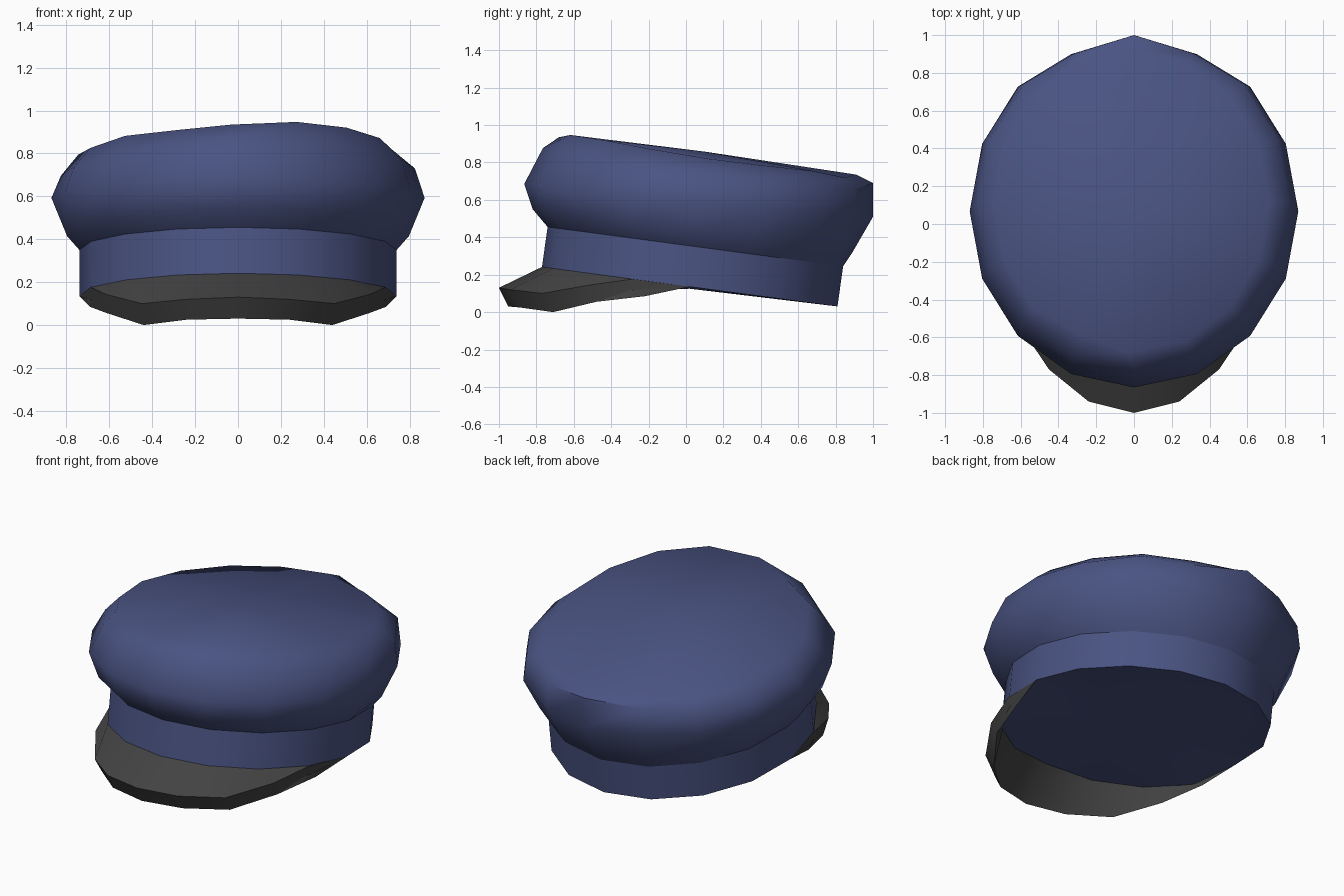
import bpy, bmesh, math
from mathutils import Vector

if "Cube" in bpy.data.objects:
    bpy.data.objects.remove(bpy.data.objects["Cube"])

SIDES = 16
TILT = -0.133          # the whole cap slopes down towards the back


def material(name, rgb):
    m = bpy.data.materials.new(name)
    m.diffuse_color = (*rgb, 1)
    m.use_nodes = True
    m.node_tree.nodes["Principled BSDF"].inputs["Base Color"].default_value = m.diffuse_color
    return m


navy = material("navy cloth", (0.068, 0.088, 0.225))
black = material("black visor", (0.056, 0.056, 0.056))


def ring(rx, y_front, y_back, h_front, h_back, roll=0.0, sag=0.0, cx=0.0):
    """Tilted oval of points, starting at the front; heights are above the tilted plane.
    roll leans it sideways, sag lowers its flanks."""
    cy, ry = (y_front + y_back) / 2, (y_back - y_front) / 2
    pts = []
    for i in range(SIDES):
        a = math.tau * i / SIDES
        s = abs(math.sin(a))
        x, y = cx * s + rx * math.sin(a), cy - ry * math.cos(a)
        t = (1 - math.cos(a)) / 2
        h = h_front + (h_back - h_front) * t - sag * s ** 1.3
        pts.append(Vector((x, y, h + TILT * y + roll * x)))
    return pts


def make(name, verts, faces, mat, angle):
    bm = bmesh.new()
    vs = [bm.verts.new(v) for v in verts]
    for f in faces:
        bm.faces.new([vs[i] for i in f])
    bmesh.ops.remove_doubles(bm, verts=bm.verts, dist=0.0005)
    bmesh.ops.recalc_face_normals(bm, faces=bm.faces)
    me = bpy.data.meshes.new(name)
    bm.to_mesh(me)
    bm.free()
    me.materials.append(mat)
    me.shade_smooth()
    me.set_sharp_from_angle(angle=math.radians(angle))
    bpy.context.collection.objects.link(bpy.data.objects.new(name, me))


def loft(name, rings, mat, angle, peak=None):
    verts = [p for r in rings for p in r]
    faces = []
    for k in range(len(rings) - 1):
        for i in range(SIDES):
            j = (i + 1) % SIDES
            faces.append((k * SIDES + i, k * SIDES + j, (k + 1) * SIDES + j, (k + 1) * SIDES + i))
    if peak:
        verts.append(Vector(peak))
        last = (len(rings) - 1) * SIDES
        faces += [(last + i, last + (i + 1) % SIDES, len(verts) - 1) for i in range(SIDES)]
    make(name, verts, faces, mat, angle)


# Head band
band_bottom = ring(0.74, -0.77, 0.81, 0.139, 0.138)
band_top = ring(0.74, -0.74, 0.84, 0.357, 0.357)
loft("head_band", [band_bottom, band_top], navy, 35)

# Underside of the cap, dipping slightly where it meets the visor
DIP = [0.03, 0.05, 0.06, 0.06, 0.025]
under = [p.copy() for p in band_bottom]
for i in range(SIDES):
    d = min(i, SIDES - i)
    if d < len(DIP):
        under[i].z -= DIP[d]
under[4].z = under[12].z = band_bottom[4].z
make("underside", under + [Vector((0, 0.02, 0.125))],
     [(i, (i + 1) % SIDES, SIDES) for i in range(SIDES)][::-1], navy, 35)

# Puffy crown, with its flanks lower than front and back; the top leans to one side
rim = ring(0.825, -0.765, 1.0, 0.775, 0.823, 0.02, 0.07)
wide = ring(0.87, -0.865, 1.0, 0.57, 0.643, sag=0.005)
top = ring(0.73, -0.68, 0.91, 0.850, 0.856, 0.018, 0.030, -0.015)
for r in (rim, wide):                   # the back comes to a slight point
    for i in (7, 9):
        r[i].y -= 0.03
    r[7].z -= 0.03
top[0] += Vector((-0.03, 0, -0.006))    # the top is straight at front left,
top[15] += Vector((0, 0.04, -0.010))    # lower on the left and fuller on the right
top[13].z -= 0.012
for i, lift in ((1, 0.018), (2, 0.02), (3, 0.01)):
    top[i].z += lift
top[9] += Vector((-0.02, 0.02, -0.015))
top[7].z -= 0.02
loft("crown", [band_top, ring(0.797, -0.82, 0.89, 0.441, 0.438, sag=0.02), wide, rim, top],
     navy, 50, peak=(0, 0.1, 0.858))

# Visor: wedge section of (inner top, upper rim, lower rim, inner bottom) per station
inner, low = band_bottom[:5], under[:5]
half = [
    (inner[0], Vector((0, -1.0, 0.13)), Vector((0, -0.95, 0.03)), low[0]),
    (inner[1], Vector((0.24, -0.94, 0.12)), Vector((0.24, -0.89, 0.025)), low[1]),
    (inner[2], Vector((0.45, -0.77, 0.10)), Vector((0.44, -0.71, 0.0)), low[2]),
    ((inner[2] + inner[3]) / 2, Vector((0.615, -0.525, 0.143)),
     Vector((0.61, -0.48, 0.055)), (low[2] + low[3]) / 2),
    (inner[3], inner[3] + Vector((0.004, -0.006, 0)), Vector((0.69, -0.22, 0.085)), low[3]),
    (inner[4],) * 4,
]


def mirror(p):
    return Vector((-p.x, p.y, p.z))


stations = [tuple(mirror(p) for p in s) for s in reversed(half[1:])] + half
verts = [p for s in stations for p in s]
faces = []
for k in range(len(stations) - 1):
    a, b = k * 4, k * 4 + 4
    for m in range(3):
        faces.append((a + m, a + m + 1, b + m + 1, b + m))
make("visor", verts, faces, black, 30)
